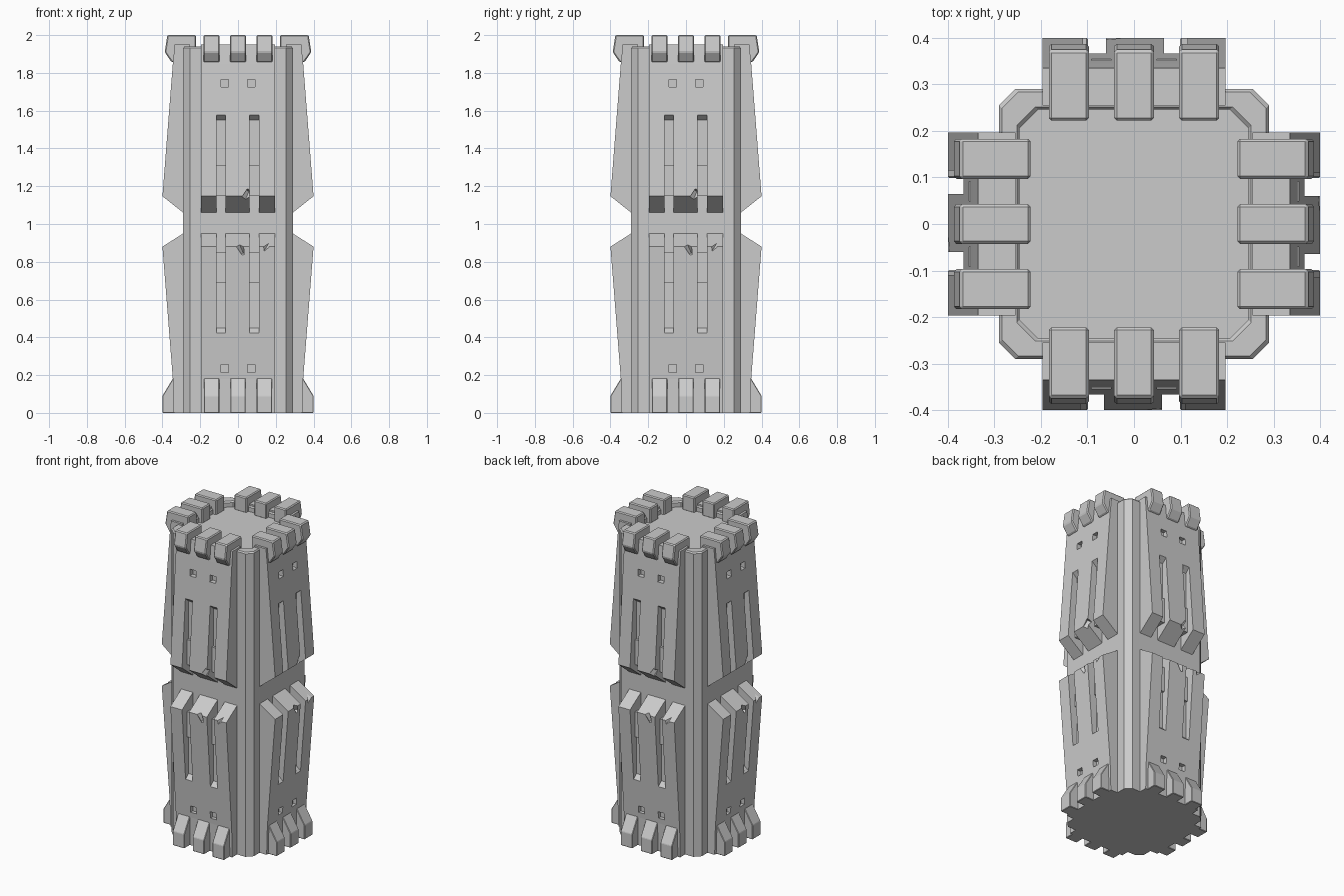
import bpy, bmesh
from math import radians
from mathutils import Matrix, Vector

old = bpy.data.objects.get("Cube")
if old:
    bpy.data.objects.remove(old, do_unlink=True)

# Single stone colour
stone = bpy.data.materials.new("grey stone")
stone.use_nodes = True
GREY = (0.6, 0.6, 0.6, 1)
stone.diffuse_color = GREY
stone.node_tree.nodes["Principled BSDF"].inputs["Base Color"].default_value = GREY


def make_object(name, bm):
    bmesh.ops.recalc_face_normals(bm, faces=bm.faces)
    mesh = bpy.data.meshes.new(name)
    bm.to_mesh(mesh)
    bm.free()
    mesh.materials.append(stone)
    obj = bpy.data.objects.new(name, mesh)
    bpy.context.collection.objects.link(obj)
    return obj


def add_prism(bm, profile, x0, x1):
    """Extrude an (outward, height) profile across the front side."""
    ends = [[bm.verts.new((x, -out, z)) for out, z in profile] for x in (x0, x1)]
    n = len(profile)
    bm.faces.new(ends[0])
    bm.faces.new(ends[1][::-1])
    for i in range(n):
        j = (i + 1) % n
        bm.faces.new((ends[0][i], ends[1][i], ends[1][j], ends[0][j]))


def add_box(bm, centre, size, tilt=0, yaw=0):
    matrix = (Matrix.Translation(centre) @ Matrix.Rotation(radians(yaw), 4, 'Z')
              @ Matrix.Rotation(radians(tilt), 4, 'Y')
              @ Matrix.Diagonal(Vector(size).to_4d()))
    bmesh.ops.create_cube(bm, size=1, matrix=matrix)


def bake(obj):
    """Turn the modifiers into plain geometry."""
    graph = bpy.context.evaluated_depsgraph_get()
    obj.data = bpy.data.meshes.new_from_object(obj.evaluated_get(graph))
    obj.modifiers.clear()


def carve(obj, bm):
    cutter = make_object("cutter", bm)
    cutter.hide_render = True
    mod = obj.modifiers.new("carve", 'BOOLEAN')
    mod.object, mod.solver = cutter, 'EXACT'
    bake(obj)
    bpy.data.objects.remove(cutter, do_unlink=True)


def soften(obj, width):
    mod = obj.modifiers.new("soft_edges", 'BEVEL')
    mod.width, mod.segments = width, 1
    bake(obj)


def around(obj):
    """Repeat a front part on the other three sides."""
    base = obj.name
    for side, turn in (("left", 90), ("back", 180), ("right", 270)):
        copy = obj.copy()
        copy.data = obj.data.copy()
        copy.data.transform(Matrix.Rotation(radians(turn), 4, 'Z'))
        copy.name = side + "_" + base
        bpy.context.collection.objects.link(copy)
    obj.name = "front_" + base


# Core tower: chamfered square with a low rim round the roof
def octagon(bm, half, cut, z):
    k = half - cut
    corners = [(half, -k), (half, k), (k, half), (-k, half),
               (-half, k), (-half, -k), (-k, -half), (k, -half)]
    return [bm.verts.new((x, y, z)) for x, y in corners]


bm = bmesh.new()
rings = [octagon(bm, *r) for r in ((0.29, 0.035, 0), (0.29, 0.035, 1.932),
                                   (0.284, 0.035, 1.94), (0.252, 0.04, 1.94),
                                   (0.246, 0.04, 1.932), (0.246, 0.04, 1.905))]
for low, high in zip(rings, rings[1:]):
    for i in range(8):
        j = (i + 1) % 8
        bm.faces.new((low[i], low[j], high[j], high[i]))
bm.faces.new(rings[0][::-1])
bm.faces.new(rings[-1])
make_object("tower_core", bm)

# Tapered wall panels with slots, sockets and chipped edges
panels = {
    "upper_panel": [(0.255, 1.06), (0.29, 1.06), (0.4, 1.147),
                    (0.345, 1.85), (0.335, 1.95), (0.255, 1.95)],
    "lower_panel": [(0.255, 0), (0.34, 0), (0.345, 0.18),
                    (0.4, 0.88), (0.29, 0.95), (0.255, 0.95)],
}
slot = [(0.288, 1.02), (0.5, 1.02), (0.5, 1.58), (0.369, 1.58), (0.335, 1.55),
        (0.335, 1.31), (0.35, 1.31), (0.35, 1.15), (0.288, 1.15)]
for name, profile in panels.items():
    upper = name.startswith("upper")
    bm = bmesh.new()
    add_prism(bm, profile, -0.197, 0.197)
    panel = make_object(name, bm)
    bm = bmesh.new()
    for x in (-0.09, 0.085):
        add_prism(bm, [(o, z if upper else 2 - z) for o, z in slot],
                  x - 0.025, x + 0.025)
    for x in (-0.07, 0.07):
        add_box(bm, (x, -0.36, 1.745 if upper else 0.235), (0.042, 0.07, 0.042))
    carve(panel, bm)
    bm = bmesh.new()
    if upper:
        add_box(bm, (0.04, -0.4, 1.14), (0.03, 0.03, 0.09), 30, 40)
    else:
        add_box(bm, (0.01, -0.4, 0.88), (0.025, 0.025, 0.09), -30, 40)
        add_box(bm, (0.15, -0.4, 0.88), (0.02, 0.02, 0.06), 40, 45)
    carve(panel, bm)
    around(panel)

# Three battlement blocks and three feet on each side
merlon = [(0.222, 1.9), (0.222, 2.0), (0.374, 2.0), (0.388, 1.91),
          (0.352, 1.857), (0.32, 1.857), (0.32, 1.9)]
foot = [(0.27, 0), (0.4, 0), (0.4, 0.09), (0.343, 0.185), (0.27, 0.185)]
for name, profile, half, edge in (("battlements", merlon, 0.043, 0.006),
                                  ("feet", foot, 0.041, 0.003)):
    bm = bmesh.new()
    for x in (-0.14, 0, 0.14):
        add_prism(bm, profile, x - half, x + half)
    blocks = make_object(name, bm)
    soften(blocks, edge)
    around(blocks)
